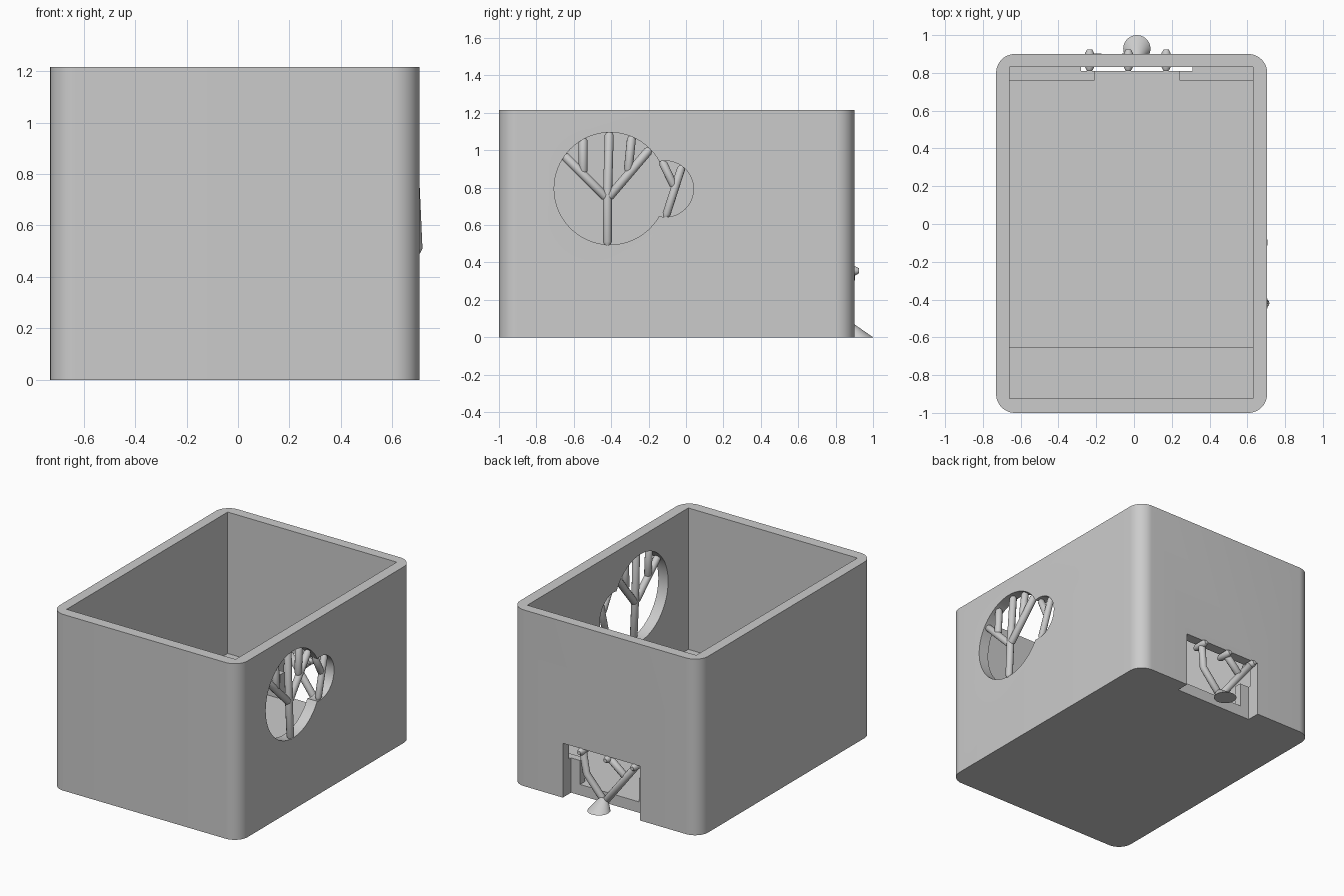
import bpy
import bmesh
from mathutils import Vector, Matrix

cube = bpy.data.objects.get("Cube")
if cube:
    bpy.data.objects.remove(cube, do_unlink=True)

grey = bpy.data.materials.new("light grey")
grey.use_nodes = True
grey.diffuse_color = (0.6, 0.6, 0.6, 1)
grey.node_tree.nodes["Principled BSDF"].inputs["Base Color"].default_value = (0.6, 0.6, 0.6, 1)


def add_mesh(name, bm):
    bmesh.ops.recalc_face_normals(bm, faces=bm.faces)
    mesh = bpy.data.meshes.new(name)
    bm.to_mesh(mesh)
    bm.free()
    mesh.materials.append(grey)
    obj = bpy.data.objects.new(name, mesh)
    bpy.context.collection.objects.link(obj)
    return obj


def box(name, lo, hi, corner=0):
    """Box between two corners, optionally with rounded upright edges."""
    lo, hi = Vector(lo), Vector(hi)
    bm = bmesh.new()
    bmesh.ops.create_cube(bm, size=1)
    for v in bm.verts:
        v.co = Vector(h if c > 0 else l for c, l, h in zip(v.co, lo, hi))
    if corner:
        upright = [e for e in bm.edges
                   if abs(e.verts[0].co.z - e.verts[1].co.z) > 0.1]
        bmesh.ops.bevel(bm, geom=upright, offset=corner, segments=12,
                        profile=0.5, affect='EDGES')
    return add_mesh(name, bm)


def round_cutter(name, y, z, radius):
    bm = bmesh.new()
    bmesh.ops.create_cone(bm, cap_ends=True, segments=64, radius1=radius,
                          radius2=radius, depth=0.4,
                          matrix=Matrix.Translation((0.68, y, z)) @ Matrix.Rotation(1.5707963, 4, 'Y'))
    return add_mesh(name, bm)


def smooth(obj):
    bpy.ops.object.select_all(action='DESELECT')
    obj.select_set(True)
    bpy.context.view_layer.objects.active = obj
    bpy.ops.object.shade_smooth_by_angle(angle=0.6)


def bake(obj):
    """Replace an object's data by its evaluated mesh."""
    bpy.context.view_layer.update()
    graph = bpy.context.evaluated_depsgraph_get()
    mesh = bpy.data.meshes.new_from_object(obj.evaluated_get(graph))
    result = bpy.data.objects.new("temporary", mesh)
    bpy.context.collection.objects.link(result)
    name = obj.name
    bpy.data.objects.remove(obj, do_unlink=True)
    result.name = name
    if not mesh.materials:
        mesh.materials.append(grey)
    smooth(result)
    return result


def branches(name, paths, radius):
    """Round twigs with slightly blunted tips, one spline per path."""
    curve = bpy.data.curves.new(name, 'CURVE')
    curve.dimensions = '3D'
    curve.bevel_depth = radius
    curve.bevel_resolution = 4
    curve.use_fill_caps = True
    curve.materials.append(grey)
    for path in paths:
        pts = [Vector(p) for p in path]
        first = pts[0] + (pts[1] - pts[0]).normalized() * 0.02
        last = pts[-1] + (pts[-2] - pts[-1]).normalized() * 0.02
        pts = [pts[0], first] + pts[1:-1] + [last, pts[-1]]
        spline = curve.splines.new('POLY')
        spline.points.add(len(pts) - 1)
        for i, (point, co) in enumerate(zip(spline.points, pts)):
            point.co = (*co, 1)
            point.radius = 0.55 if i in (0, len(pts) - 1) else 1
    obj = bpy.data.objects.new(name, curve)
    bpy.context.collection.objects.link(obj)
    return bake(obj)


# Open box: cavity with a ledge at each end, doorway and side windows
body = box("box_body", (-0.73, -1, 0), (0.705, 0.9, 1.215), corner=0.1)
cutters = [
    box("upper_cavity", (-0.66, -0.925, 0.24), (0.63, 0.83, 2)),
    box("lower_cavity", (-0.66, -0.65, 0.075), (0.63, 0.76, 0.4)),
    box("door_slot", (-0.21, 0.6, 0.075), (0.24, 0.86, 0.3)),
    box("door_recess", (-0.28, 0.81, -0.5), (0.31, 1.2, 0.375)),
    round_cutter("large_window", -0.405, 0.795, 0.3),
    round_cutter("small_window", -0.11, 0.793, 0.15),
]
for cutter in cutters:
    cutter.hide_render = True
    mod = body.modifiers.new(cutter.name, 'BOOLEAN')
    mod.operation = 'DIFFERENCE'
    mod.solver = 'EXACT'
    mod.object = cutter
bake(body)
for cutter in cutters:
    bpy.data.objects.remove(cutter, do_unlink=True)


# Tree in the side windows, leaning slightly inwards with height
def in_wall(*points):
    return [(0.716 - 0.045 * z, y, z) for y, z in points]


branches("window_tree", [
    in_wall((-0.42, 0.49), (-0.42, 0.75), (-0.41, 1.1)),
    in_wall((-0.42, 0.74), (-0.66, 0.98)),
    in_wall((-0.55, 0.87), (-0.55, 1.07)),
    in_wall((-0.42, 0.74), (-0.19, 1.01)),
    in_wall((-0.31, 0.88), (-0.29, 1.08)),
], 0.024)
branches("window_sapling", [
    in_wall((-0.11, 0.64), (-0.02, 0.92)),
    in_wall((-0.06, 0.8), (-0.13, 0.945)),
], 0.022)

# Twig rack in the doorway, with three pegs through the wall
pegs = (-0.235, -0.03, 0.17)
rack = [
    [(0.01, 0.87, 0.04), (0.15, 0.87, 0.2), (0.17, 0.88, 0.36)],
    [(0.01, 0.87, 0.04), (-0.24, 0.88, 0.36)],
    [(-0.155, 0.87, 0.25), (-0.03, 0.88, 0.36)],
]
rack += [[(x, 0.81, 0.355), (x, 0.925, 0.355)] for x in pegs]
branches("door_twigs", rack, 0.024)

# Flared foot under the twigs, leaning back to the doorway
bm = bmesh.new()
bmesh.ops.create_cone(bm, cap_ends=True, segments=48, radius1=0.072,
                      radius2=0.022, depth=0.075,
                      matrix=Matrix.Translation((0.015, 0.928, 0.0375)))
for v in bm.verts:
    if v.co.z > 0.03:
        v.co.y -= 0.058
smooth(add_mesh("twig_foot", bm))
